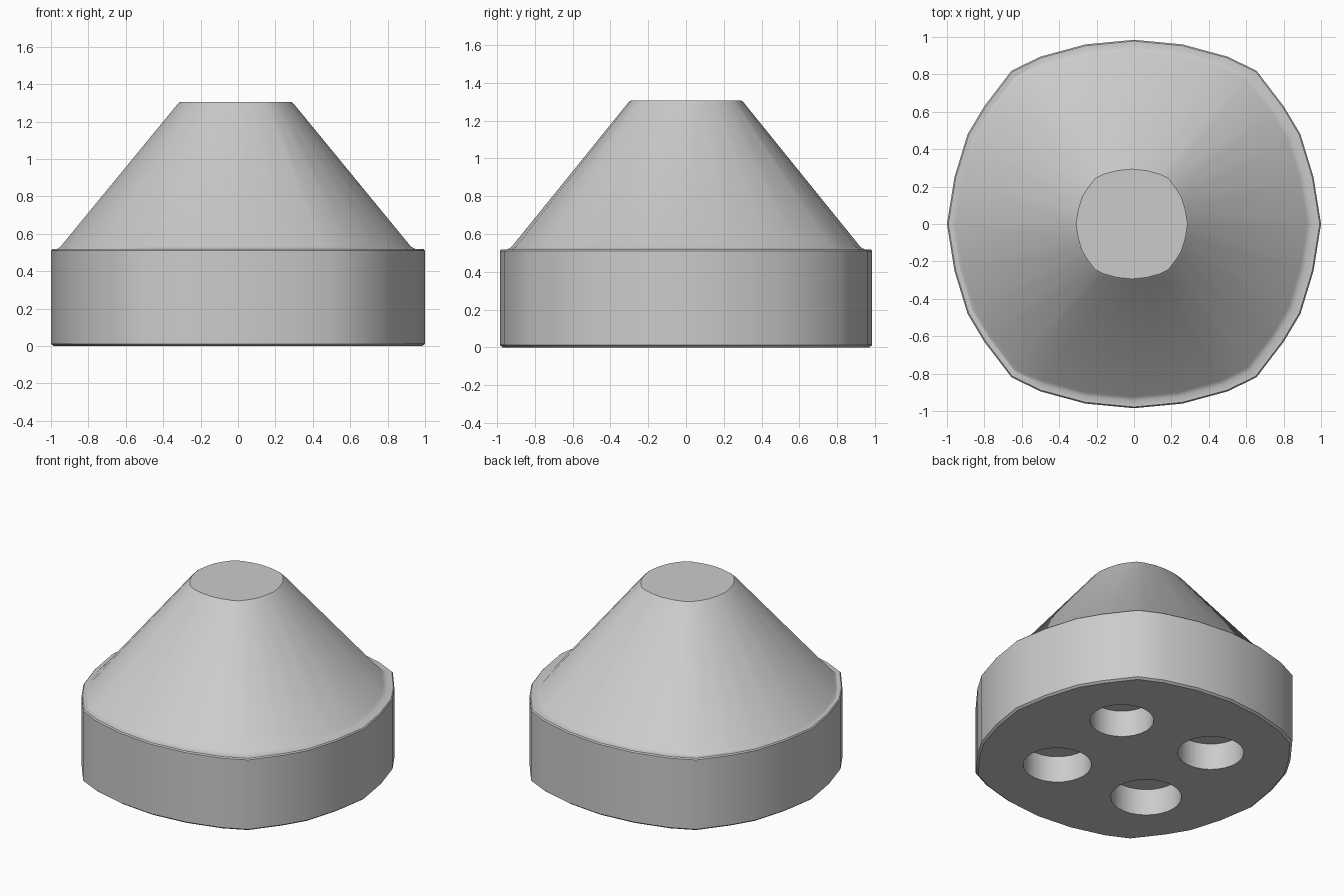
import bpy, bmesh, math
from mathutils import Matrix

if "Cube" in bpy.data.objects:
    bpy.data.objects.remove(bpy.data.objects["Cube"])

# Slightly squarish 28-sided outline, one quadrant mirrored to four
QUAD = [(1, 0), (.96, .25), (.89, .48), (.80, .63), (.655, .82), (.5, .895), (.26, .96), (0, .985)]
half = QUAD + [(-x, y) for x, y in QUAD[-2::-1]]
OUTLINE = half + [(x, -y) for x, y in half[-2:0:-1]]


def add_object(name, bm):
    bmesh.ops.recalc_face_normals(bm, faces=bm.faces)
    mesh = bpy.data.meshes.new(name)
    bm.to_mesh(mesh)
    bm.free()
    ob = bpy.data.objects.new(name, mesh)
    bpy.context.collection.objects.link(ob)
    return ob


# Drum with stepped cone on top: (scale, height, x offset) rings
RINGS = [(.985, 0, 0), (1, .012, 0), (1, .51, 0), (.993, .518, 0), (.96, .518, -.008),
         (.938, .53, -.012), (.31, 1.295, -.012), (.298, 1.305, -.012)]
bm = bmesh.new()
loops = [[bm.verts.new((x * s + dx, y * s, z)) for x, y in OUTLINE] for s, z, dx in RINGS]
n = len(OUTLINE)
for a, b in zip(loops, loops[1:]):
    for i in range(n):
        j = (i + 1) % n
        bm.faces.new((a[i], a[j], b[j], b[i]))
bm.faces.new(loops[0][::-1])
bm.faces.new(loops[-1])
body = add_object("cone_body", bm)

# Four round sockets in the underside
DEPTH = .19
bm = bmesh.new()
for k, r in enumerate((.207, .215, .23, .222)):
    t = math.radians(41 + 90 * k)
    bmesh.ops.create_cone(bm, cap_ends=True, segments=28, radius1=r, radius2=r, depth=2 * DEPTH,
                          matrix=Matrix.Translation((.505 * math.cos(t), .505 * math.sin(t), 0)))
cutter = add_object("socket_cutter", bm)
cutter.hide_render = True

mod = body.modifiers.new("sockets", 'BOOLEAN')
mod.operation = 'DIFFERENCE'
mod.solver = 'EXACT'
mod.object = cutter
bpy.context.view_layer.objects.active = body
body.select_set(True)
bpy.ops.object.modifier_apply(modifier=mod.name)
bpy.data.objects.remove(cutter, do_unlink=True)
bpy.ops.object.shade_smooth_by_angle(angle=math.radians(30))
